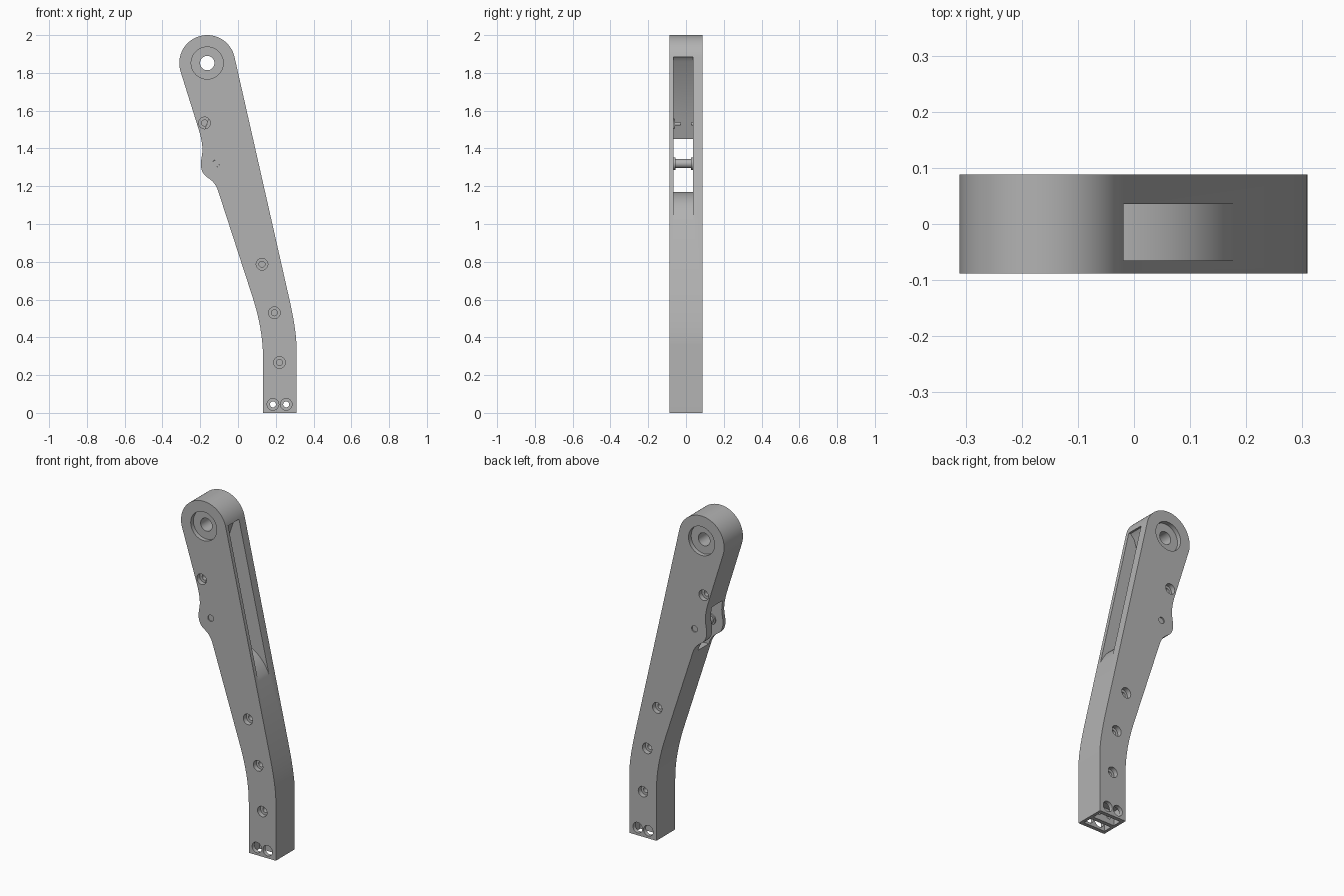
import bpy, bmesh, math

cube = bpy.data.objects.get("Cube")
if cube:
    bpy.data.objects.remove(cube, do_unlink=True)

HALF = 0.088            # half thickness of the arm
HUB = (-0.163, 1.852)   # pivot centre
HUB_R = 0.148
PIN = (-0.117, 1.32)

grey = bpy.data.materials.new("matte_grey")
grey.use_nodes = True
grey.diffuse_color = (0.45, 0.45, 0.45, 1)
grey.node_tree.nodes["Principled BSDF"].inputs["Base Color"].default_value = (0.45, 0.45, 0.45, 1)


def make_object(name, bm):
    bmesh.ops.recalc_face_normals(bm, faces=bm.faces)
    mesh = bpy.data.meshes.new(name)
    bm.to_mesh(mesh)
    bm.free()
    mesh.materials.append(grey)
    obj = bpy.data.objects.new(name, mesh)
    bpy.context.collection.objects.link(obj)
    return obj


def extrude_profile(name, points, y0, y1):
    bm = bmesh.new()
    face = bm.faces.new([bm.verts.new((x, y0, z)) for x, z in points])
    grown = bmesh.ops.extrude_face_region(bm, geom=[face])["geom"]
    bmesh.ops.translate(bm, vec=(0, y1 - y0, 0),
                        verts=[v for v in grown if isinstance(v, bmesh.types.BMVert)])
    return make_object(name, bm)


def arc(centre, radius, start, end, steps):
    angles = [math.radians(start + (end - start) * i / steps) for i in range(steps + 1)]
    return [(centre[0] + radius * math.cos(a), centre[1] + radius * math.sin(a)) for a in angles]


def disc(name, centre, radius, y0, y1, sides=32):
    return extrude_profile(name, arc(centre, radius, 0, 360 - 360 / sides, sides - 1), y0, y1)


def bend(p0, p1, p2, steps=8):
    # Quadratic curve that joins two straight runs
    out = []
    for i in range(steps + 1):
        t = i / steps
        out.append(tuple((1 - t) ** 2 * a + 2 * t * (1 - t) * b + t * t * c
                         for a, b, c in zip(p0, p1, p2)))
    return out


def cut(body, cutter):
    mod = body.modifiers.new("cut", 'BOOLEAN')
    mod.operation = 'DIFFERENCE'
    mod.solver = 'EXACT'
    mod.object = cutter
    bpy.context.view_layer.objects.active = body
    bpy.ops.object.modifier_apply(modifier=mod.name)
    bpy.data.objects.remove(cutter, do_unlink=True)


def smooth(obj):
    bpy.ops.object.select_all(action='DESELECT')
    obj.select_set(True)
    bpy.context.view_layer.objects.active = obj
    bpy.ops.object.shade_smooth_by_angle(angle=math.radians(30))


# Arm outline: rounded hub, bulge on the left edge, bent foot
outline = arc(HUB, HUB_R, 12.8, 197, 36)
outline += bend((-0.211, 1.51), (-0.182, 1.42), (-0.19, 1.37), 8)
outline += bend((-0.195, 1.34), (-0.205, 1.27), (-0.155, 1.242), 8)
outline += bend((-0.14, 1.23), (-0.115, 1.21), (-0.102, 1.165), 6)
outline += bend((0.07, 0.635), (0.132, 0.45), (0.132, 0.30))
outline += [(0.132, 0), (0.309, 0)]
outline += bend((0.309, 0.36), (0.309, 0.44), (0.267, 0.624))
arm = extrude_profile("arm", outline, -HALF, HALF)

# Long slot that opens on both edges, with a curved ramp at its lower end
slot = [(0.1, 1.885), (-0.03, 1.885), (-0.055, 1.86), (-0.19, 1.45), (-0.4, 1.45), (-0.4, 1.17)]
slot += bend((-0.06, 1.17), (0.16, 1.17), (0.203, 0.93), 12)
slot += [(0.4, 0.93)]
cut(arm, extrude_profile("slot_cutter", slot, -0.065, 0.036))

# Bearing seats and pivot hole in the hub
cut(arm, disc("pivot_cutter", HUB, 0.038, -1, 1))
for side in (-1, 1):
    cut(arm, disc("seat_cutter", HUB, 0.085, side * 0.063, side * 0.2, 48))

# Two pockets under the foot
for y0, y1 in ((-0.065, -0.012), (0.012, 0.065)):
    foot = [(0.15, -0.1), (0.291, -0.1), (0.291, 0.085), (0.15, 0.085)]
    cut(arm, extrude_profile("pocket_cutter", foot, y0, y1))

# Counterbored screw holes; only the foot pair goes right through
screws = [(-0.177, 1.535), (0.127, 0.787), (0.193, 0.53), (0.22, 0.267),
          (0.185, 0.045), (0.255, 0.045)]
for spot in screws:
    for side in (-1, 1):
        cut(arm, disc("head_cutter", spot, 0.031, side * 0.06, side * 0.2, 24))
        deep = -0.01 if spot[1] < 0.1 else 0.03
        cut(arm, disc("shank_cutter", spot, 0.016, side * deep, side * 0.2, 16))

# Pin hole
cut(arm, disc("pin_cutter", PIN, 0.019, -1, 1, 24))
smooth(arm)

# Cross pin with a washer against each slot wall
smooth(disc("cross_pin", PIN, 0.0185, -HALF + 0.006, HALF - 0.006, 24))
smooth(disc("pin_sleeve", PIN, 0.024, -0.06, 0.031, 24))
for label, y0, y1 in (("front", -0.066, -0.056), ("back", 0.027, 0.037)):
    smooth(disc(label + "_pin_washer", PIN, 0.033, y0, y1, 24))
